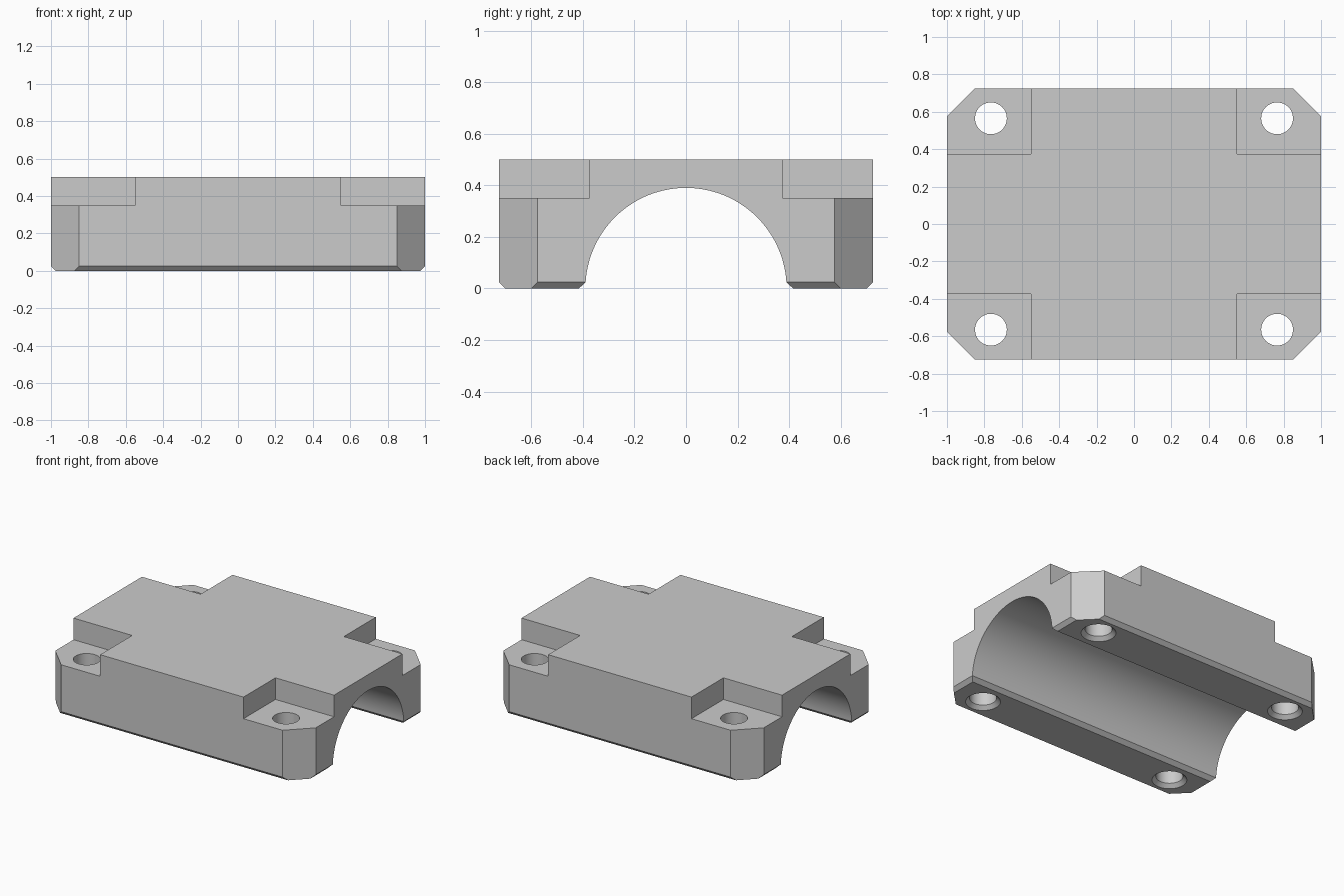
import bpy, bmesh, math
from mathutils import Vector

cube = bpy.data.objects.get("Cube")
if cube:
    bpy.data.objects.remove(cube)

HALF_Y, TOP, CH = 0.725, 0.5, 0.025
BORE, CORNER = 0.39, 0.15
LEDGE = 0.35
HOLE_R = 0.085

grey = bpy.data.materials.new("light_grey")
grey.use_nodes = True
colour = (0.6, 0.6, 0.6, 1)
grey.diffuse_color = colour
grey.node_tree.nodes["Principled BSDF"].inputs["Base Color"].default_value = colour


def make_object(name, bm):
    bmesh.ops.recalc_face_normals(bm, faces=bm.faces)
    mesh = bpy.data.meshes.new(name)
    bm.to_mesh(mesh)
    bm.free()
    mesh.materials.append(grey)
    obj = bpy.data.objects.new(name, mesh)
    bpy.context.collection.objects.link(obj)
    return obj


def trim(bm, point, normal):
    """Cut away everything beyond a plane and cap the cut."""
    geom = bm.verts[:] + bm.edges[:] + bm.faces[:]
    cut = bmesh.ops.bisect_plane(bm, geom=geom, plane_co=point, plane_no=normal,
                                 clear_outer=True)["geom_cut"]
    edges = [e for e in cut if isinstance(e, bmesh.types.BMEdge)]
    bmesh.ops.holes_fill(bm, edges=edges, sides=0)


# Saddle profile with a round channel, extruded along x
start = math.asin(CH / BORE)
arc = [start + (math.pi - 2 * start) * i / 64 for i in range(65)]
right_side = [(HALF_Y, TOP), (HALF_Y, CH), (HALF_Y - CH, 0), (BORE + CH, 0)]
profile = right_side + [(BORE * math.cos(a), BORE * math.sin(a)) for a in arc]
profile += [(-y, z) for y, z in reversed(right_side)]

bm = bmesh.new()
face = bm.faces.new([bm.verts.new((-1, y, z)) for y, z in profile])
new = bmesh.ops.extrude_face_region(bm, geom=[face])["geom"]
bmesh.ops.translate(bm, vec=(2, 0, 0),
                    verts=[v for v in new if isinstance(v, bmesh.types.BMVert)])
bmesh.ops.recalc_face_normals(bm, faces=bm.faces)

# Chamfered lower end edges, then clipped vertical corners
for sx in (-1, 1):
    trim(bm, Vector((sx, 0, CH)), Vector((sx, 0, -1)))
for sx in (-1, 1):
    for sy in (-1, 1):
        trim(bm, Vector((sx * (1 - CORNER), sy * HALF_Y, 0)), Vector((sx, sy, 0)))
body = make_object("clamp_block", bm)


def subtract(cutter):
    cutter.hide_render = True
    mod = body.modifiers.new("cut", "BOOLEAN")
    mod.operation = "DIFFERENCE"
    mod.solver = "EXACT"
    mod.object = cutter
    bpy.context.view_layer.objects.active = body
    bpy.ops.object.modifier_apply(modifier=mod.name)
    bpy.data.objects.remove(cutter)


def pocket(sx, sy):
    """Box that clears a bolt ledge at one upper corner."""
    bm = bmesh.new()
    bmesh.ops.create_cube(bm, size=1)
    bmesh.ops.translate(bm, verts=bm.verts, vec=(sx / 2, sy / 2, 0.5))
    bmesh.ops.translate(bm, verts=bm.verts, vec=(sx * 0.55, sy * 0.375, LEDGE))
    return make_object("ledge_cutter", bm)


def bolt_hole(sx, sy):
    """Round drill with a countersink at the underside."""
    bm = bmesh.new()
    n = 48
    rings = []
    for r, z in ((HOLE_R + 2 * CH, -CH), (HOLE_R, CH), (HOLE_R, TOP + 0.1)):
        rings.append([bm.verts.new((sx * 0.765 + r * math.cos(math.tau * i / n),
                                    sy * 0.565 + r * math.sin(math.tau * i / n), z))
                      for i in range(n)])
    for low, high in zip(rings, rings[1:]):
        for i in range(n):
            j = (i + 1) % n
            bm.faces.new((low[i], low[j], high[j], high[i]))
    bm.faces.new(rings[0])
    bm.faces.new(rings[-1])
    return make_object("hole_cutter", bm)


# Four stepped corners, each with a through hole
for sx in (-1, 1):
    for sy in (-1, 1):
        subtract(pocket(sx, sy))
        subtract(bolt_hole(sx, sy))

# Smooth bore and holes, crisp edges elsewhere
bpy.ops.object.select_all(action="DESELECT")
body.select_set(True)
bpy.context.view_layer.objects.active = body
bpy.ops.object.shade_smooth_by_angle(angle=math.radians(25))
